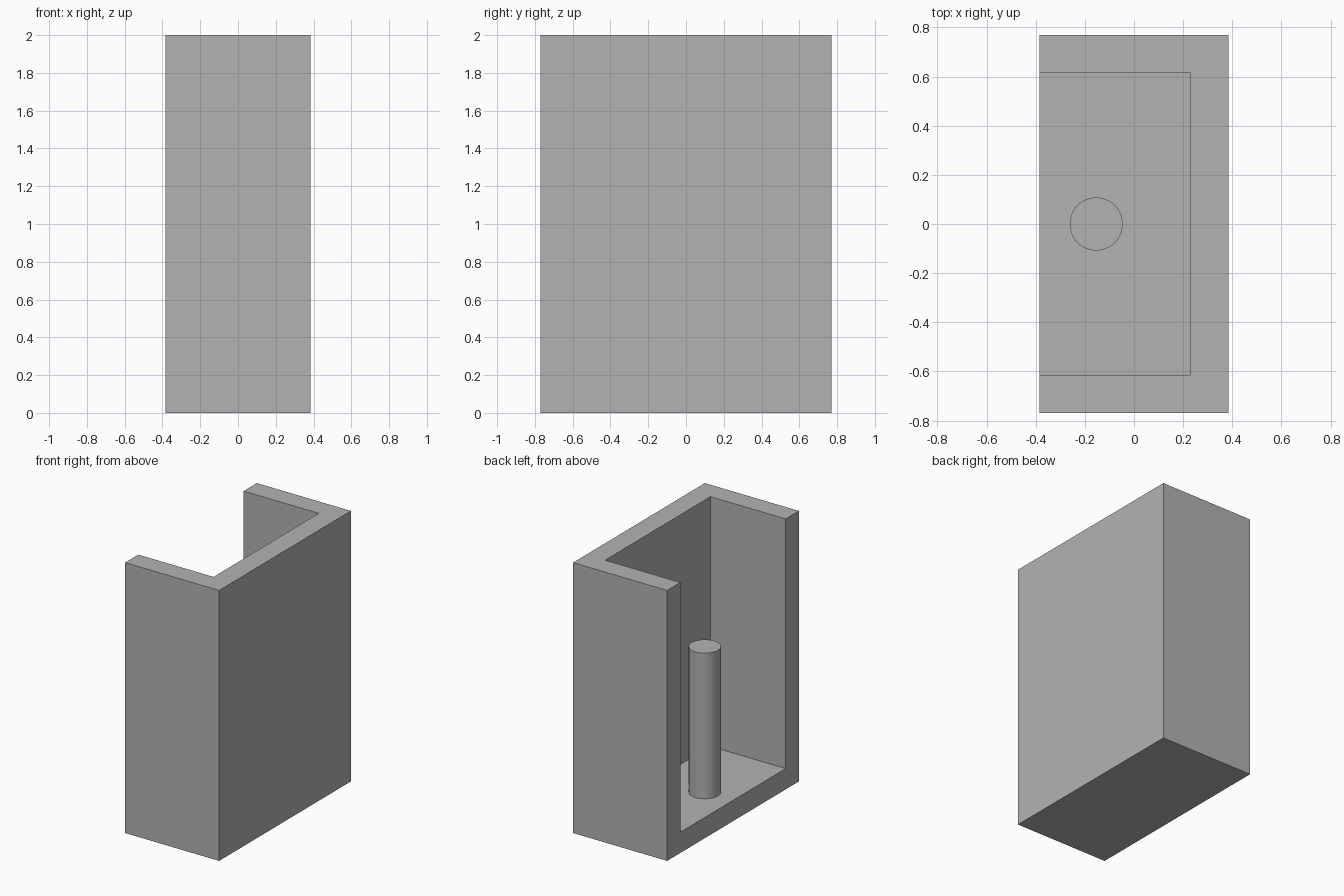
import bpy
from math import radians

cube = bpy.data.objects.get("Cube")
if cube:
    bpy.data.objects.remove(cube, do_unlink=True)

T = 2 / 13                       # wall thickness, the module for every size
DEPTH, WIDTH, HEIGHT = 5 * T, 10 * T, 13 * T

grey = bpy.data.materials.new("plain grey")
grey.use_nodes = True
grey.diffuse_color = (0.45, 0.45, 0.45, 1)
grey.node_tree.nodes["Principled BSDF"].inputs["Base Color"].default_value = grey.diffuse_color


def box(name, low, high):
    """Axis-aligned box between two corners."""
    centre = [(a + b) / 2 for a, b in zip(low, high)]
    bpy.ops.mesh.primitive_cube_add(size=1, location=centre)
    obj = bpy.context.object
    obj.name = name
    obj.scale = [b - a for a, b in zip(low, high)]
    bpy.ops.object.transform_apply(location=True, rotation=False, scale=True)
    obj.data.materials.append(grey)
    return obj


# Cavity, open through the top and the -x side
cavity = box("cavity_cutter",
             (-DEPTH, -WIDTH / 2 + T, T),
             (DEPTH / 2 - T, WIDTH / 2 - T, HEIGHT + T))
cavity.hide_render = True

# Housing: back panel, two side walls and floor in one piece
housing = box("housing",
              (-DEPTH / 2, -WIDTH / 2, 0),
              (DEPTH / 2, WIDTH / 2, HEIGHT))
cut = housing.modifiers.new("hollow", 'BOOLEAN')
cut.operation = 'DIFFERENCE'
cut.solver = 'EXACT'
cut.object = cavity
bpy.context.view_layer.objects.active = housing
bpy.ops.object.modifier_apply(modifier=cut.name)
bpy.data.objects.remove(cavity, do_unlink=True)

# Round post standing on the floor
bpy.ops.mesh.primitive_cylinder_add(vertices=64, radius=0.7 * T, depth=7 * T,
                                    location=(-T, 0, T + 3.5 * T))
post = bpy.context.object
post.name = "post"
post.data.materials.append(grey)
bpy.ops.object.shade_smooth_by_angle(angle=radians(30))
